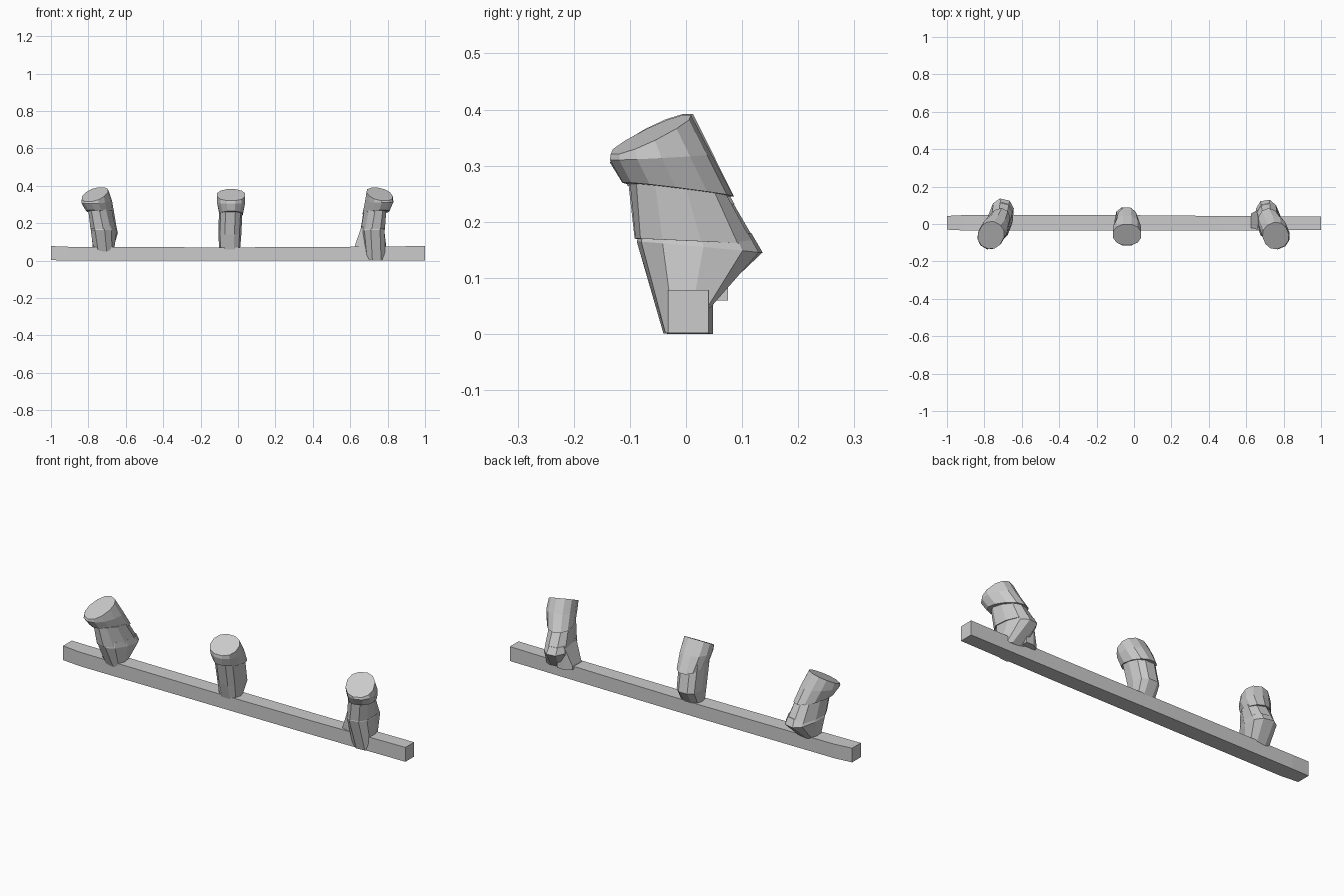
import bpy, bmesh, math
from mathutils import Vector

if "Cube" in bpy.data.objects:
    bpy.data.objects.remove(bpy.data.objects["Cube"])


def make_object(name, bm):
    bmesh.ops.recalc_face_normals(bm, faces=bm.faces)
    me = bpy.data.meshes.new(name)
    bm.to_mesh(me)
    bm.free()
    ob = bpy.data.objects.new(name, me)
    bpy.context.collection.objects.link(ob)
    return ob


def loft(name, rings, sides=10, power=1.0):
    """Loft tilted ovals, each given as front point, back point, half width."""
    bm = bmesh.new()
    loops = []
    for front, back, half in rings:
        f, b = Vector(front), Vector(back)
        mid, axis = (f + b) / 2, (f - b) / 2
        side = axis.cross(Vector((0, 0, 1))).normalized() * half
        loop = []
        for i in range(sides):
            a = 2 * math.pi * (i + 0.5) / sides
            c, s = math.cos(a), math.sin(a)
            c = math.copysign(abs(c) ** power, c)
            s = math.copysign(abs(s) ** power, s)
            loop.append(bm.verts.new(mid + axis * c + side * s))
        loops.append(loop)
    for lo, hi in zip(loops, loops[1:]):
        for i in range(sides):
            j = (i + 1) % sides
            bm.faces.new((lo[i], lo[j], hi[j], hi[i]))
    bm.faces.new(loops[0])
    bm.faces.new(loops[-1])
    return make_object(name, bm)


def sections(name, stations):
    """Box sections along x: x, y0, y1, z0, z1."""
    bm = bmesh.new()
    loops = [[bm.verts.new(p) for p in ((x, y0, z0), (x, y1, z0), (x, y1, z1), (x, y0, z1))]
             for x, y0, y1, z0, z1 in stations]
    for a, b in zip(loops, loops[1:]):
        for i in range(4):
            j = (i + 1) % 4
            bm.faces.new((a[i], a[j], b[j], b[i]))
    bm.faces.new(loops[0])
    bm.faces.new(loops[-1])
    return make_object(name, bm)


# long mounting rail, a touch taller at the ends
sections("rail", [(-1, -.03, .043, .003, .078), (-.9, -.035, .048, 0, .074),
                  (-.1, -.035, .048, 0, .071), (.45, -.035, .043, 0, .073),
                  (1, -.032, .04, .002, .078)])

# middle lamp
loft("middle_lamp_body", [((-.045, -.037, .06), (-.045, .045, .06), .056),
                          ((-.045, -.06, .14), (-.042, .09, .13), .061),
                          ((-.04, -.09, .27), (-.038, .06, .27), .063)], 10, .75)
loft("middle_lamp_head", [((-.037, -.108, .265), (-.037, .09, .23), .064),
                          ((-.037, -.118, .305), (-.037, .045, .31), .077),
                          ((-.037, -.115, .32), (-.037, .0, .383), .077)], 12, .9)

# left lamp, turned outward
loft("left_lamp_base", [((-.725, -.037, .05), (-.715, .045, .06), .058),
                        ((-.74, -.085, .165), (-.69, .135, .145), .068),
                        ((-.735, -.08, .19), (-.69, .115, .18), .058)], 10, .8)
loft("left_lamp_neck", [((-.745, -.09, .17), (-.69, .125, .16), .066),
                        ((-.765, -.098, .275), (-.7, .06, .265), .062)], 10, .85)
loft("left_lamp_head", [((-.785, -.108, .27), (-.69, .08, .245), .063),
                        ((-.805, -.127, .305), (-.705, .04, .32), .072),
                        ((-.80, -.125, .315), (-.73, .005, .393), .069)], 12, .9)

# right lamp, turned outward, its foot reaching down the front of the rail
loft("right_lamp_base", [((.742, -.04, 0), (.735, .045, .05), .06),
                         ((.735, -.088, .165), (.70, .13, .145), .064),
                         ((.735, -.08, .19), (.70, .11, .18), .056)], 10, .8)
loft("right_lamp_neck", [((.74, -.09, .17), (.70, .12, .16), .064),
                         ((.755, -.098, .275), (.71, .06, .265), .058)], 10, .85)
loft("right_lamp_head", [((.775, -.108, .27), (.70, .08, .245), .066),
                         ((.79, -.13, .31), (.72, .04, .32), .073),
                         ((.785, -.128, .32), (.73, .003, .391), .07)], 12, .9)

# side brace on the right lamp
sections("right_lamp_brace", [(.625, -.02, .055, .06, .082),
                              (.66, -.03, .075, .06, .18),
                              (.70, -.03, .075, .06, .19)])
